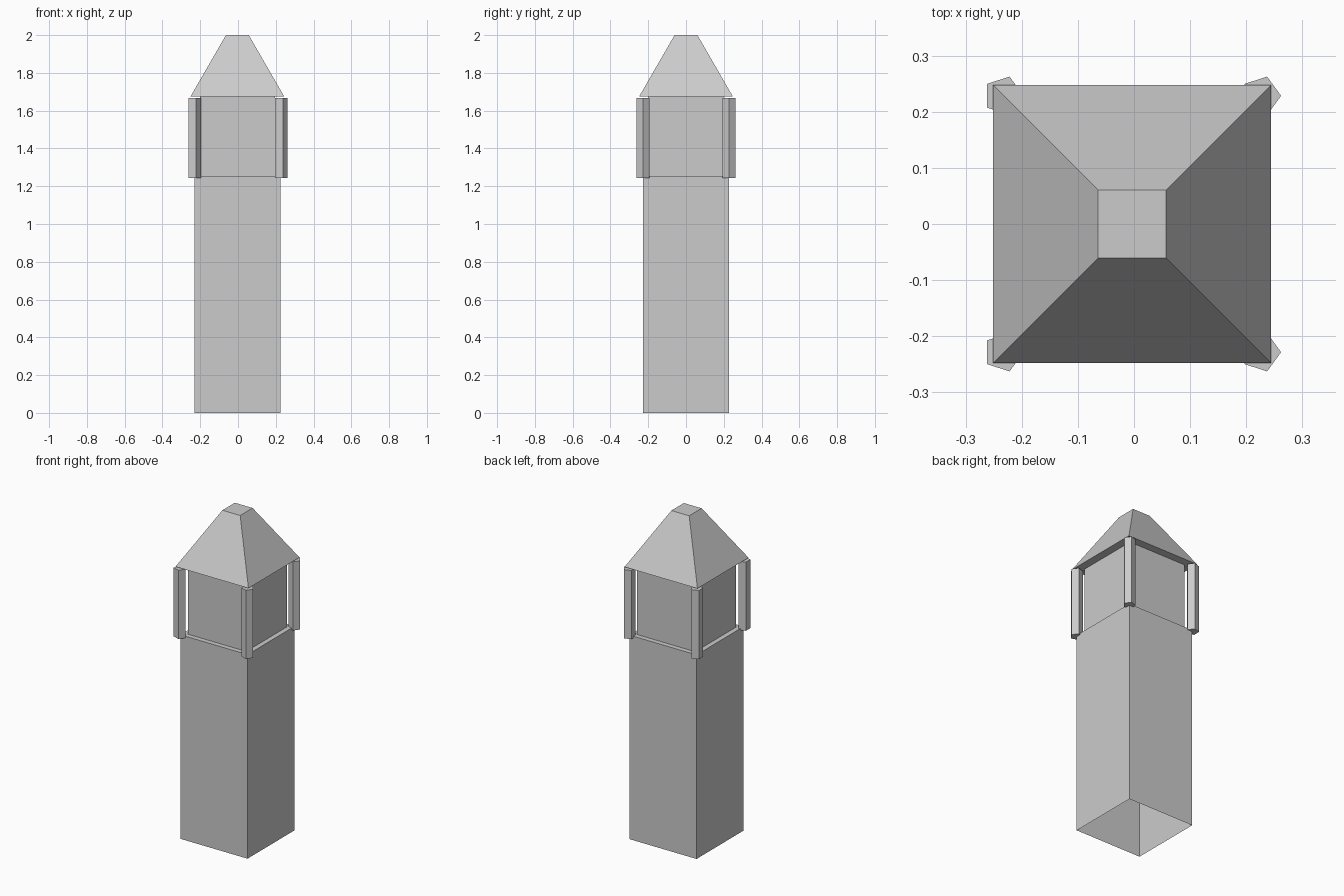
import bpy
import bmesh

if "Cube" in bpy.data.objects:
    bpy.data.objects.remove(bpy.data.objects["Cube"])

OFF = -0.0034  # the five-sided posts shift the square tower slightly in x


def square_loft(name, profile):
    """Stack square rings of (half width, z); open at the bottom, capped on top."""
    bm = bmesh.new()
    rings = []
    for h, z in profile:
        rings.append([bm.verts.new((OFF + sx * h, sy * h, z))
                      for sx, sy in ((-1, -1), (1, -1), (1, 1), (-1, 1))])
    for a, b in zip(rings, rings[1:]):
        for i in range(4):
            j = (i + 1) % 4
            bm.faces.new((a[i], a[j], b[j], b[i]))
    bm.faces.new(rings[-1])
    mesh = bpy.data.meshes.new(name)
    bm.to_mesh(mesh)
    bm.free()
    obj = bpy.data.objects.new(name, mesh)
    bpy.context.collection.objects.link(obj)
    return obj


# Hollow shaft, ledge, recessed chamber, overhanging roof with flat top
square_loft("tower_shell", [(0.228, 0.0), (0.228, 1.254), (0.198, 1.254),
                            (0.198, 1.675), (0.248, 1.675), (0.0605, 2.0)])

# Four pentagonal corner posts, each with one edge pointing to +x
for sx, side in ((-1, "left"), (1, "right")):
    for sy, end in ((-1, "front"), (1, "back")):
        bm = bmesh.new()
        bmesh.ops.create_cone(bm, cap_ends=True, segments=5,
                              radius1=0.036, radius2=0.036, depth=0.422)
        # turn so that one vertex lies exactly on +x
        v = max(bm.verts, key=lambda p: p.co.y)
        if abs(v.co.x) < 1e-4:
            for p in bm.verts:
                p.co.x, p.co.y = p.co.y, -p.co.x
        mesh = bpy.data.meshes.new("post")
        bm.to_mesh(mesh)
        bm.free()
        post = bpy.data.objects.new(f"{end}_{side}_post", mesh)
        post.location = (OFF + sx * 0.2295, sy * 0.2285, 1.455)
        bpy.context.collection.objects.link(post)
